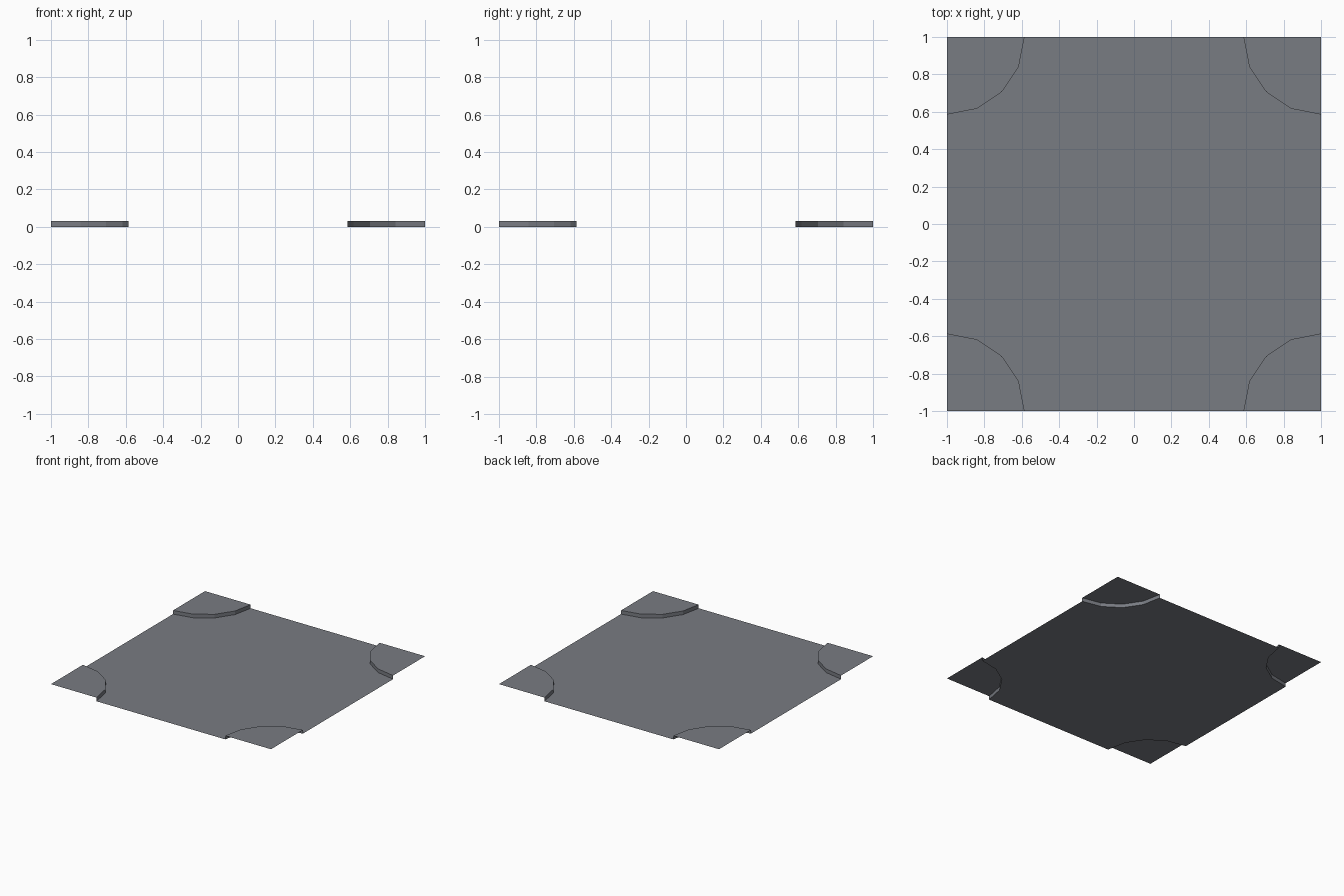
import bpy, bmesh, math

if "Cube" in bpy.data.objects:
    bpy.data.objects.remove(bpy.data.objects["Cube"])

R = 0.415      # radius of the raised corners
H = 0.03       # height of the step
SEG = 4        # straight pieces per quarter arc

grey = bpy.data.materials.new("slate grey")
grey.diffuse_color = (0.19, 0.2, 0.225, 1)
grey.use_nodes = True
grey.node_tree.nodes["Principled BSDF"].inputs["Base Color"].default_value = grey.diffuse_color


def arc(k):
    """Quarter arc around corner k, ordered counter-clockwise round the floor."""
    a = math.radians(45 + 90 * k)
    cx, cy = math.copysign(1, math.cos(a)), math.copysign(1, math.sin(a))
    start = math.radians(270 + 90 * k)
    pts = []
    for i in range(SEG + 1):
        t = start - i * math.pi / 2 / SEG
        pts.append((cx + R * math.cos(t), cy + R * math.sin(t)))
    return (cx, cy), pts


def finish(bm, name):
    mesh = bpy.data.meshes.new(name)
    bm.to_mesh(mesh)
    bm.free()
    mesh.materials.append(grey)
    bpy.context.collection.objects.link(bpy.data.objects.new(name, mesh))


# Flat floor sheet with the four corners rounded inward
bm = bmesh.new()
outline = [bm.verts.new((x, y, 0)) for k in range(4) for x, y in arc(k)[1]]
face = bm.faces.new(outline)
face.normal_update()
if face.normal.z < 0:
    face.normal_flip()
bmesh.ops.triangulate(bm, faces=bm.faces[:])
finish(bm, "floor_sheet")

# Raised quarter-round corners: thin top and curved step, open outer sides
for k in range(4):
    corner, pts = arc(k)
    bm = bmesh.new()
    low = [bm.verts.new((x, y, 0)) for x, y in pts]
    high = [bm.verts.new((x, y, H)) for x, y in pts]
    tip = bm.verts.new((*corner, H))
    top = bm.faces.new([tip] + high[::-1])
    top.normal_update()
    if top.normal.z < 0:
        top.normal_flip()
    for i in range(SEG):
        wall = bm.faces.new((low[i], low[i + 1], high[i + 1], high[i]))
        wall.normal_update()
        # step walls face the middle of the floor
        if wall.normal.x * corner[0] + wall.normal.y * corner[1] > 0:
            wall.normal_flip()
    finish(bm, f"raised_corner_{k + 1}")
